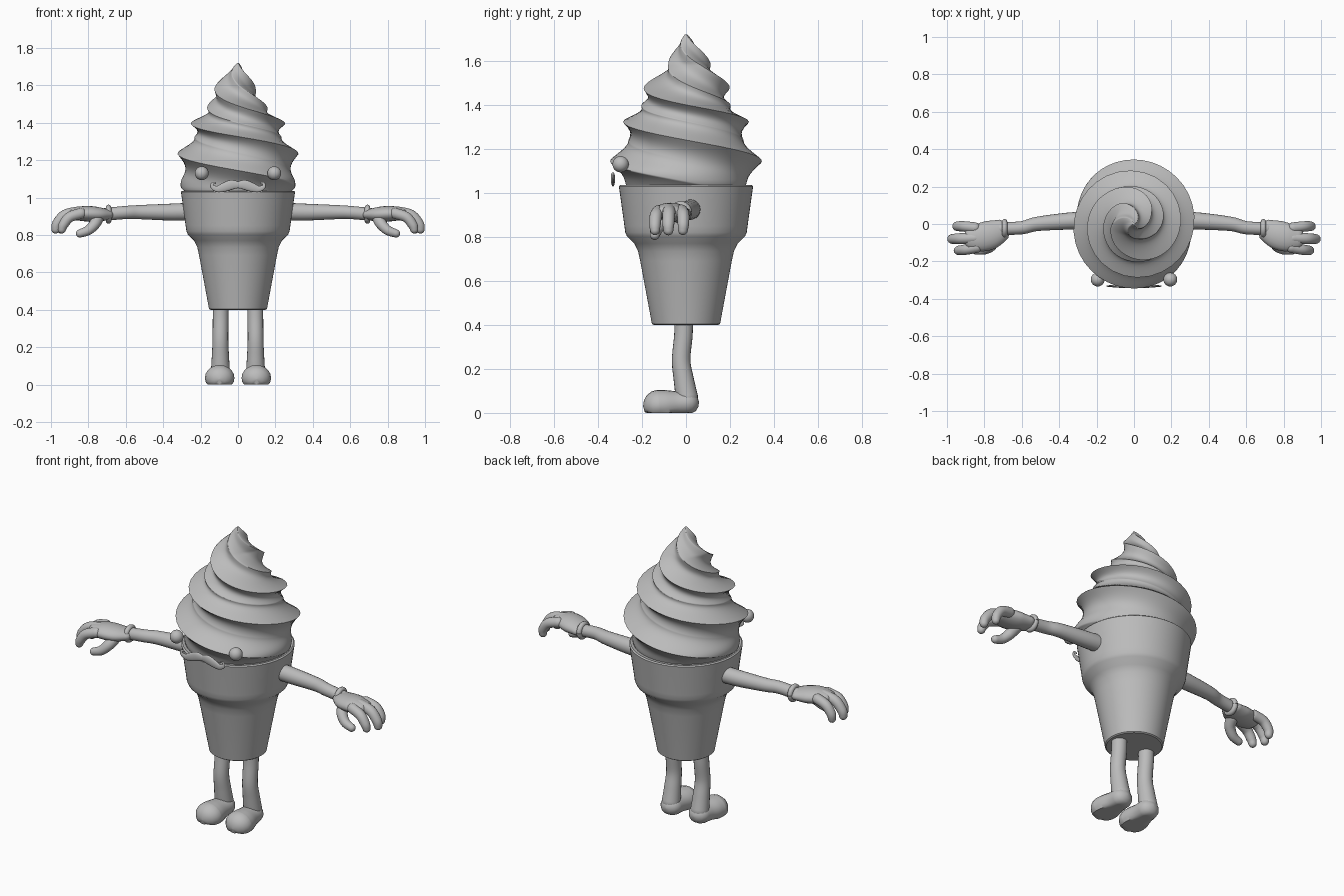
import bpy, bmesh, math
from mathutils import Vector

if "Cube" in bpy.data.objects:
    bpy.data.objects.remove(bpy.data.objects["Cube"])

GREY = (0.5, 0.5, 0.5, 1)
mat = bpy.data.materials.new("plain grey")
mat.use_nodes = True
mat.diffuse_color = GREY
mat.node_tree.nodes["Principled BSDF"].inputs["Base Color"].default_value = GREY


def finish(name, bm, angle=50):
    bmesh.ops.recalc_face_normals(bm, faces=bm.faces)
    me = bpy.data.meshes.new(name)
    bm.to_mesh(me)
    bm.free()
    me.materials.append(mat)
    ob = bpy.data.objects.new(name, me)
    bpy.context.collection.objects.link(ob)
    bpy.ops.object.select_all(action='DESELECT')
    ob.select_set(True)
    bpy.context.view_layer.objects.active = ob
    bpy.ops.object.shade_smooth_by_angle(angle=math.radians(angle))
    return ob


def spline(keys, steps):
    """Smooth samples through a list of equal-length tuples."""
    ks = [Vector(k) for k in keys]
    ks = [ks[0]] + ks + [ks[-1]]
    out = []
    for i in range(1, len(ks) - 2):
        a, b, c, d = ks[i - 1:i + 3]
        for s in range(steps):
            t = s / steps
            out.append(b + (c - a) * (t / 2) + (a * 2 - b * 5 + c * 4 - d) * (t * t / 2)
                       + (b * 3 - a - c * 3 + d) * (t ** 3 / 2))
    return out + [ks[-1]]


def loft(bm, rings):
    """Skin a list of vertex-position rings and cap both ends."""
    vs = [[bm.verts.new(p) for p in ring] for ring in rings]
    n = len(vs[0])
    for r, q in zip(vs, vs[1:]):
        for j in range(n):
            bm.faces.new((r[j], r[(j + 1) % n], q[(j + 1) % n], q[j]))
    bm.faces.new(vs[0])
    bm.faces.new(vs[-1])


def circle(sides):
    return [math.tau * j / sides for j in range(sides)]


def sweep(bm, path, radii, ref, sides=20, wide=1.0):
    """Sweep an oval along a path; ref gives its 'out' direction."""
    rings = []
    for i, p in enumerate(path):
        t = (path[min(i + 1, len(path) - 1)] - path[max(i - 1, 0)]).normalized()
        u = (ref - t * ref.dot(t)).normalized()
        v = t.cross(u) * wide
        rings.append([p + (u * math.cos(a) + v * math.sin(a)) * radii[i] for a in circle(sides)])
    loft(bm, rings)


def limb(bm, keys, ref, wide=1.0, steps=6):
    """Round limb through (x, y, z, radius) keys with domed ends."""
    pts = spline(keys, steps)
    path, radii = [p.xyz for p in pts], [max(p[3], 0.001) for p in pts]
    for end in (0, -1):
        d = (path[end] - path[1 if end == 0 else -2]).normalized()
        p, r = path[end].copy(), radii[end]
        for k in (1, 2, 3, 4):
            a = k * math.pi / 8.2
            q, s = p + d * (r * math.sin(a)), r * math.cos(a)
            if end == 0:
                path.insert(0, q)
                radii.insert(0, s)
            else:
                path.append(q)
                radii.append(s)
    sweep(bm, path, radii, Vector(ref), wide=wide)


# Wafer cone: tapered cup, flared collar and rim
bm = bmesh.new()
loft(bm, [[(r * math.cos(a), r * math.sin(a), z) for a in circle(64)] for r, z in
          [(0.148, 0.4), (0.155, 0.405), (0.208, 0.69), (0.218, 0.735), (0.235, 0.77),
           (0.268, 0.802), (0.276, 0.82), (0.28, 0.85), (0.298, 0.98), (0.305, 1.03),
           (0.298, 1.036), (0.28, 1.03)]])
finish("wafer_cone", bm, 35)

# Cream swirl: twisted lobed cone; keys are height, lip radius, ridge angle,
# valley depth and how far the two broad ridges have split into four
swirl = spline([(1.015, 0.275, 575, 0.04, 0), (1.06, 0.31, 530, 0.1, 0), (1.12, 0.343, 473, 0.17, 0),
                (1.2, 0.336, 398, 0.2, 0.05), (1.3, 0.297, 300, 0.22, 0.15), (1.4, 0.25, 180, 0.27, 0.3),
                (1.46, 0.212, 118, 0.32, 0.45), (1.52, 0.168, 68, 0.36, 0.55), (1.58, 0.122, 25, 0.36, 0.65),
                (1.64, 0.075, -15, 0.34, 0.75), (1.69, 0.034, -50, 0.3, 0.8), (1.72, 0.005, -70, 0.2, 0.8)], 9)
rings = []
for z, lip, ridge, depth, split in swirl:
    ring = []
    for a in circle(96):
        groove = (1 - split) * abs(math.sin(a)) + split * abs(math.sin(2 * a))
        r, turn = lip * (1 - depth * groove), a + math.radians(ridge)
        lean = 0.12 * min(max(z - 1.45, 0), max(1.72 - z, 0))
        ring.append((r * math.cos(turn) - lean, r * math.sin(turn) + lean, z))
    rings.append(ring)
bm = bmesh.new()
loft(bm, rings)
finish("cream_swirl", bm, 75)

for side, word in ((1, "left"), (-1, "right")):
    def flip(keys):
        return [(side * k[0],) + tuple(k[1:]) for k in keys]

    # Eye and curled half of the moustache
    bm = bmesh.new()
    eye = bmesh.ops.create_uvsphere(bm, u_segments=24, v_segments=14, radius=0.037)
    bmesh.ops.translate(bm, verts=eye["verts"], vec=(side * 0.194, -0.297, 1.13))
    finish(word + "_eye", bm)
    bm = bmesh.new()
    limb(bm, [(side * x, -0.33, z, r) for x, z, r in
              ((0, 1.068, 0.018), (0.035, 1.068, 0.026), (0.075, 1.055, 0.024), (0.11, 1.046, 0.017),
               (0.137, 1.058, 0.011), (0.136, 1.076, 0.007), (0.122, 1.077, 0.005))], (0, 1, 0.01))
    for v in bm.verts:
        v.co.y = -0.332 + (v.co.y + 0.33) * 0.38
    finish(word + "_moustache", bm)

    # Arm, cuff and gloved hand
    bm = bmesh.new()
    limb(bm, flip([(0.25, 0.02, 0.925, 0.047), (0.36, 0.015, 0.922, 0.045), (0.52, 0.0, 0.922, 0.038),
                   (0.6, -0.02, 0.92, 0.035), (0.71, -0.025, 0.91, 0.034)]), (0, 0, 1))
    finish(word + "_arm", bm)
    bm = bmesh.new()
    hoop = [Vector((side * 0.692, -0.024 + 0.036 * math.cos(a), 0.911 + 0.036 * math.sin(a)))
            for a in circle(32) + [math.tau]]
    sweep(bm, hoop, [0.015] * len(hoop), Vector((1, 0, 0)), sides=12)
    finish(word + "_cuff", bm)
    bm = bmesh.new()
    limb(bm, flip([(0.705, -0.03, 0.908, 0.031), (0.76, -0.055, 0.91, 0.041), (0.82, -0.072, 0.914, 0.041),
                   (0.875, -0.076, 0.912, 0.033)]), (0, 0, 1), wide=1.85)
    for keys in ([(0.85, -0.02, 0.918, 0.029), (0.91, -0.013, 0.9, 0.028), (0.943, -0.012, 0.86, 0.026),
                  (0.948, -0.014, 0.83, 0.022)],
                 [(0.85, -0.075, 0.923, 0.03), (0.925, -0.078, 0.906, 0.029), (0.967, -0.08, 0.86, 0.027),
                  (0.975, -0.08, 0.83, 0.023)],
                 [(0.84, -0.125, 0.915, 0.029), (0.9, -0.137, 0.895, 0.028), (0.933, -0.141, 0.855, 0.026),
                  (0.942, -0.141, 0.83, 0.022)],
                 [(0.75, -0.08, 0.893, 0.034), (0.765, -0.117, 0.86, 0.03), (0.8, -0.137, 0.825, 0.026),
                  (0.845, -0.142, 0.808, 0.022)]):
        limb(bm, flip(keys), (0.1, 1, 0.1))
    finish(word + "_hand", bm)

    # Leg and flat-soled shoe
    bm = bmesh.new()
    limb(bm, flip([(0.093, -0.01, 0.43, 0.042), (0.093, -0.012, 0.35, 0.042), (0.094, -0.022, 0.24, 0.042),
                   (0.094, -0.01, 0.15, 0.046), (0.094, 0.004, 0.07, 0.051)]), (0, 1, 0))
    finish(word + "_leg", bm)
    bm = bmesh.new()
    limb(bm, flip([(0.092, 0.005, 0.045, 0.054), (0.094, -0.04, 0.042, 0.057), (0.097, -0.09, 0.038, 0.066),
                   (0.098, -0.125, 0.035, 0.07)]), (0, 0, 1), wide=1.13)
    for v in bm.verts:
        v.co.z = max(v.co.z, 0.0)
    finish(word + "_shoe", bm)
